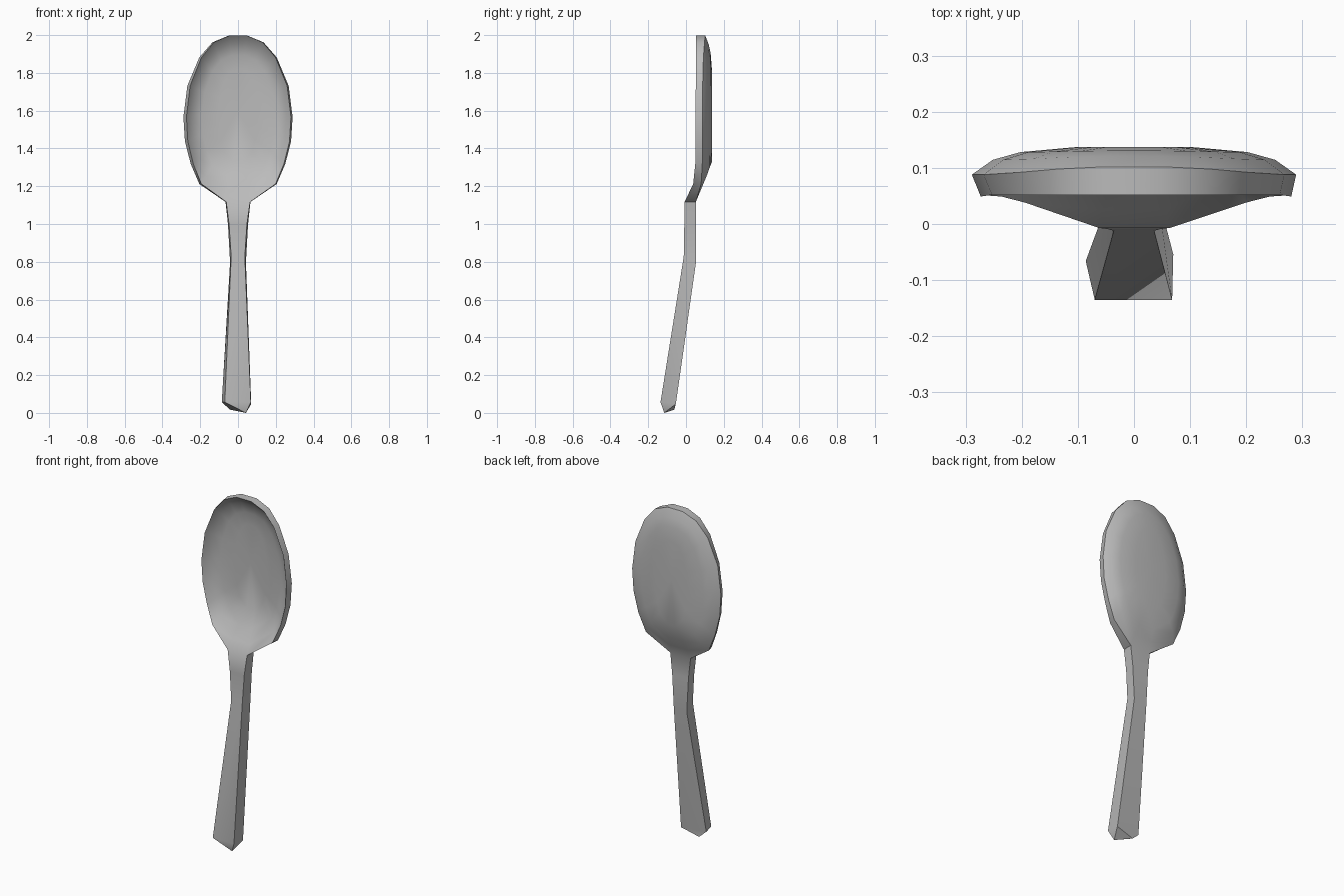
import bpy, bmesh, math

if "Cube" in bpy.data.objects:
    bpy.data.objects.remove(bpy.data.objects["Cube"])

steel = bpy.data.materials.new("grey metal")
steel.diffuse_color = (0.5, 0.5, 0.5, 1)
steel.use_nodes = True
steel.node_tree.nodes["Principled BSDF"].inputs["Base Color"].default_value = steel.diffuse_color

# Right half of the bowl outline: x, z, front rim y, back rim y
half = [(0.066, 1.12, -0.007, 0.052), (0.205, 1.215, 0.038, 0.08),
        (0.25, 1.32, 0.049, 0.086), (0.281, 1.44, 0.051, 0.087),
        (0.289, 1.57, 0.049, 0.088), (0.268, 1.735, 0.052, 0.088),
        (0.205, 1.885, 0.052, 0.092), (0.135, 1.965, 0.052, 0.098),
        (0.05, 2.0, 0.052, 0.102)]
outline = half + [(-x, z, f, b) for x, z, f, b in reversed(half)]
n = len(outline)
CZ = 1.6            # bowl centre height
INSIDE, OUTSIDE = 0.118, 0.137   # floor and back depth

bm = bmesh.new()


def bowl_ring(sx, sz, blend, floor, back):
    """Outline shrunk towards the bowl centre, sunk from the rim to the floor."""
    ring = []
    for x, z, f, b in outline:
        rim = b if back else f
        if not back:                     # front edge is slightly narrower
            x *= 0.97 if x > 0 else 0.945
        t = min(1, (1 - sz) / 0.44) if z < 1.15 else blend   # even slope at the neck
        y = rim + (floor - rim) * t
        ring.append(bm.verts.new((x * sx, y, CZ + (z - CZ) * sz)))
    return ring


def bridge(a, b, skip_last=False):
    for i in range(len(a) - (1 if skip_last else 0)):
        j = (i + 1) % len(a)
        bm.faces.new((a[i], a[j], b[j], b[i]))


def shell(levels, floor, back):
    """One side of the bowl, from rim to centre; returns the rim."""
    rings = [bowl_ring(*level, floor, back) for level in levels]
    for a, b in zip(rings, rings[1:]):
        bridge(a, b)
    centre = bm.verts.new((0, floor, CZ))
    for i in range(n):
        bm.faces.new((rings[-1][i], rings[-1][(i + 1) % n], centre))
    return rings[0]


# Bowl: hollow front, rounded back, rim wall left open at the neck
front = shell([(1, 1, 0), (0.88, 0.89, 0.62), (0.7, 0.74, 0.88),
               (0.38, 0.56, 1)], INSIDE, False)
back = shell([(1, 1, 0), (0.87, 0.88, 0.54), (0.7, 0.76, 0.82),
              (0.36, 0.56, 1)], OUTSIDE, True)
bridge(front, back, skip_last=True)

# Handle: four-sided loft, corners front right, front left, back left, back right
sections = [((0.047, -0.009, 1.0), (-0.047, -0.009, 1.0),
             (-0.053, 0.053, 1.0), (0.053, 0.053, 1.0)),
            ((0.036, -0.012, 0.83), (-0.036, -0.012, 0.83),
             (-0.042, 0.053, 0.80), (0.042, 0.053, 0.80)),
            ((0.068, -0.135, 0.06), (-0.07, -0.135, 0.06),
             (-0.086, -0.066, 0.06), (0.07, -0.054, 0.05))]
prev = [front[0], front[-1], back[-1], back[0]]
for points in sections:
    ring = [bm.verts.new(p) for p in points]
    bridge(prev, ring)
    prev = ring

# Blunt tip: a slanting ridge between two corners
fr, fl, bl, br = prev
tip_r = bm.verts.new((0.042, -0.115, 0.003))
tip_l = bm.verts.new((-0.042, -0.062, 0.02))
for face in ((fr, fl, tip_r), (fl, tip_l, tip_r), (fl, bl, tip_l),
             (bl, br, tip_l), (br, tip_r, tip_l), (br, fr, tip_r)):
    bm.faces.new(face)

# Settle on the ground and finish
low = min(v.co.z for v in bm.verts)
for v in bm.verts:
    v.co.z -= low
bmesh.ops.recalc_face_normals(bm, faces=bm.faces[:])
mesh = bpy.data.meshes.new("spoon")
bm.to_mesh(mesh)
bm.free()
mesh.materials.append(steel)
spoon = bpy.data.objects.new("spoon", mesh)
bpy.context.collection.objects.link(spoon)
bpy.context.view_layer.objects.active = spoon
spoon.select_set(True)
bpy.ops.object.shade_smooth_by_angle(angle=math.radians(40))
